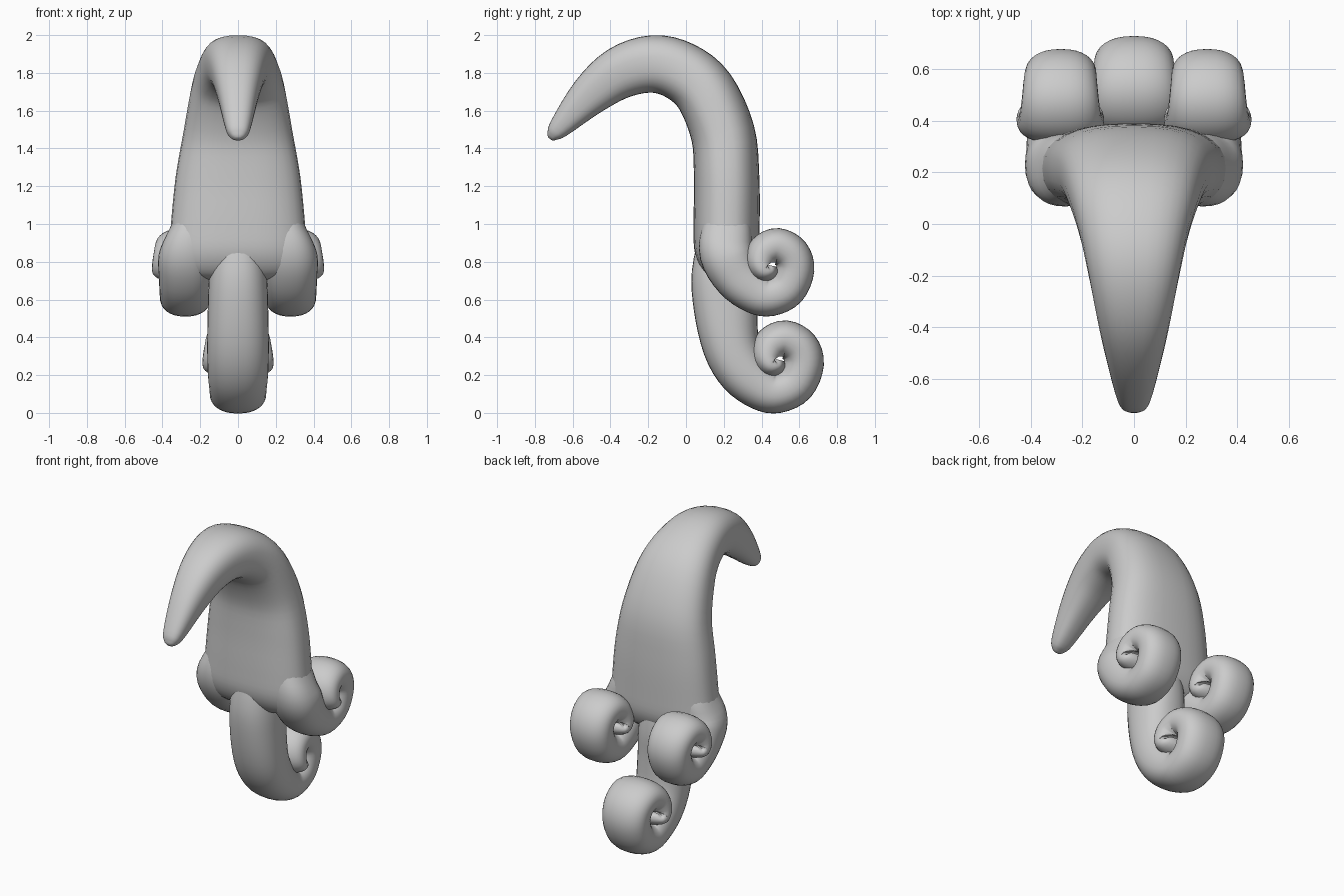
import bpy, bmesh, math

if "Cube" in bpy.data.objects:
    bpy.data.objects.remove(bpy.data.objects["Cube"])


def spline(pts, steps=4):
    """Catmull-Rom resampling of tuples of any length."""
    out = []
    for i in range(len(pts) - 1):
        p0, p1, p2 = pts[max(i - 1, 0)], pts[i], pts[i + 1]
        p3 = pts[min(i + 2, len(pts) - 1)]
        for s in range(steps):
            t = s / steps
            out.append([0.5 * (2 * b + (c - a) * t + (2 * a - 5 * b + 4 * c - d) * t * t
                               + (3 * b - a - 3 * c + d) * t ** 3)
                        for a, b, c, d in zip(p0, p1, p2, p3)])
    return out + [list(pts[-1])]


def sweep(name, pts, power=2.3, sides=32):
    """Tube through (x, y, z, thickness radius, half width), curving in the yz plane."""
    path = spline(pts)
    bm = bmesh.new()
    rings = []
    for i, (x, y, z, r, w) in enumerate(path):
        a, b = path[max(i - 1, 0)], path[min(i + 1, len(path) - 1)]
        ty, tz = b[1] - a[1], b[2] - a[2]
        n = math.hypot(ty, tz)
        ny, nz = -tz / n, ty / n
        ring = []
        for k in range(sides):
            t = 2 * math.pi * k / sides
            c, s = math.cos(t), math.sin(t)
            u = w * math.copysign(abs(c) ** (2 / power), c)
            v = r * math.copysign(abs(s) ** (2 / power), s)
            ring.append(bm.verts.new((x + u, y + ny * v, z + nz * v)))
        rings.append(ring)
    for p, q in zip(rings, rings[1:]):
        for k in range(sides):
            j = (k + 1) % sides
            bm.faces.new((p[k], p[j], q[j], q[k]))
    bm.faces.new(rings[0])
    bm.faces.new(rings[-1])
    bmesh.ops.recalc_face_normals(bm, faces=bm.faces)
    me = bpy.data.meshes.new(name)
    bm.to_mesh(me)
    bm.free()
    ob = bpy.data.objects.new(name, me)
    bpy.context.collection.objects.link(ob)
    bpy.ops.object.select_all(action='DESELECT')
    ob.select_set(True)
    bpy.context.view_layer.objects.active = ob
    bpy.ops.object.shade_smooth_by_angle(angle=math.radians(60))
    return ob


# Hooked body: pointed tip, arch, broad flat trunk
body = [(-.722, 1.452, .012, .015), (-.71, 1.465, .03, .04), (-.67, 1.51, .058, .066),
        (-.51, 1.68, .108, .108), (-.35, 1.80, .138, .145), (-.18, 1.847, .152, .18),
        (-.03, 1.81, .158, .213), (.1, 1.70, .164, .25), (.195, 1.48, .17, .29),
        (.215, 1.25, .173, .33), (.215, 1.0, .175, .355), (.215, .85, .168, .365),
        (.22, .75, .12, .33), (.225, .71, .05, .2)]
sweep("hooked_body", [(0, *p) for p in body], 2.5)

# Spiral curl shared by the three lower limbs
curl = [(.24, .35, .15, .163), (.31, .215, .138, .16), (.41, .13, .122, .152),
        (.49, .11, .11, .15), (.58, .155, .108, .15), (.624, .26, .106, .153),
        (.60, .345, .104, .158), (.525, .388, .102, .166), (.455, .36, .098, .176),
        (.43, .30, .088, .186), (.45, .255, .072, .188), (.485, .255, .05, .175),
        (.495, .28, .025, .14)]

# Centre limb
sweep("centre_limb", [(0, .215, 1.0, .13, .11), (0, .205, .75, .174, .15),
                      (0, .21, .55, .168, .16)] + [(0, *p) for p in curl])

# Side limbs, raised and slightly smaller
side = [(.215, .215, 1.12, .09, .08), (.25, .215, .98, .13, .11)]
side += [(.272 + .014 * min(i / 6, 1), .95 * y - .014, .95 * z + .513, .95 * r, .9 * w)
         for i, (y, z, r, w) in enumerate(curl)]
for sign, label in ((-1, "left"), (1, "right")):
    sweep(label + "_limb", [(sign * p[0], *p[1:]) for p in side])
